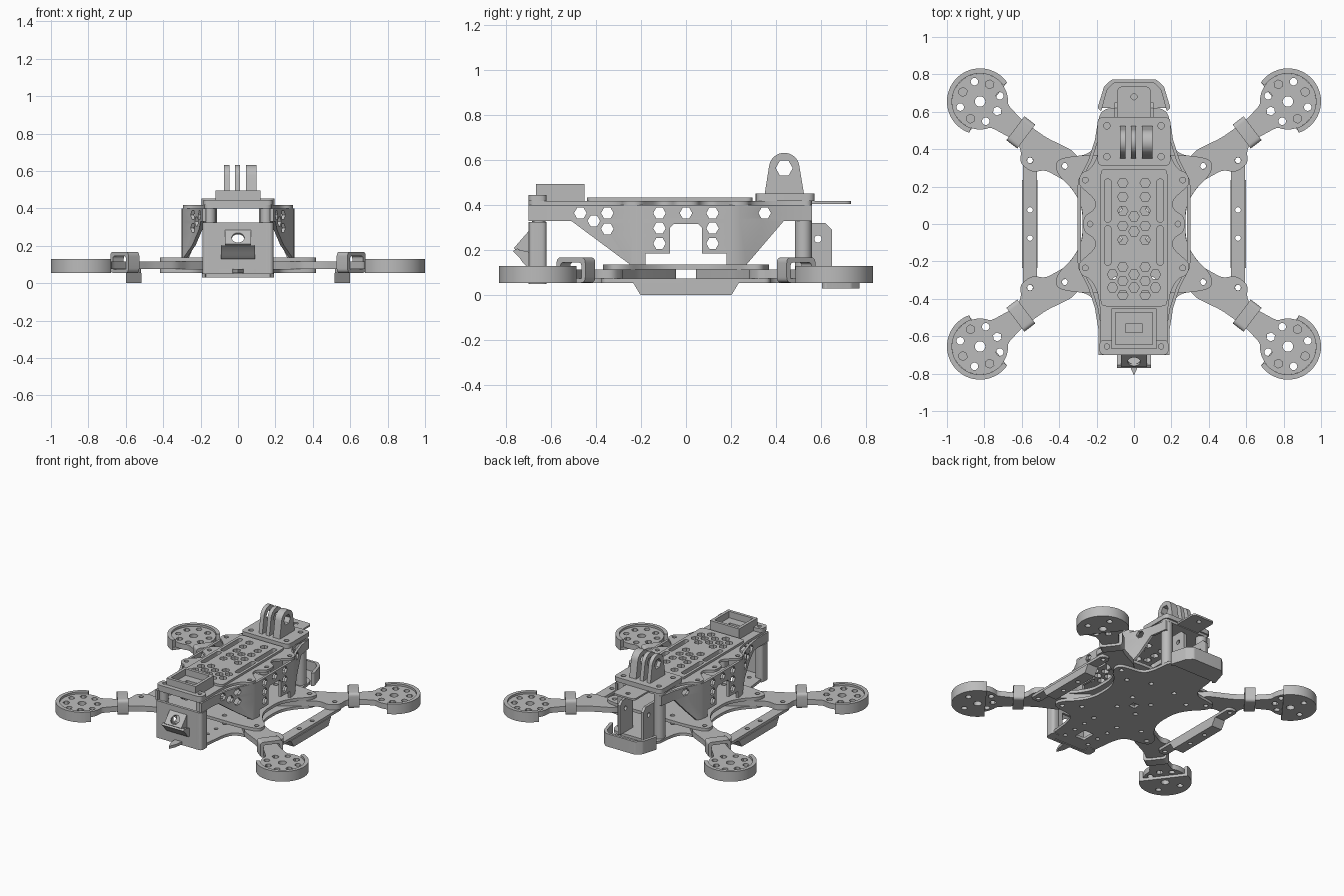
import bpy, bmesh
from math import sin, cos, pi, radians
from mathutils import Matrix, Vector

if "Cube" in bpy.data.objects:
    bpy.data.objects.remove(bpy.data.objects["Cube"])

grey = bpy.data.materials.new("plain grey")
grey.use_nodes = True
grey.diffuse_color = (0.5, 0.5, 0.5, 1)
grey.node_tree.nodes["Principled BSDF"].inputs["Base Color"].default_value = (0.5, 0.5, 0.5, 1)

# Axis swaps: profile (a, b) is extruded along the named axis
ALONG_Z = Matrix.Identity(4)
ALONG_X = Matrix(((0, 0, 1, 0), (1, 0, 0, 0), (0, 1, 0, 0), (0, 0, 0, 1)))
ALONG_Y = Matrix(((1, 0, 0, 0), (0, 0, 1, 0), (0, 1, 0, 0), (0, 0, 0, 1)))


def rounded(points, r):
    """Round every corner of a closed outline."""
    pts, out = [Vector(p) for p in points], []
    for i, p in enumerate(pts):
        a, b = pts[i - 1] - p, pts[(i + 1) % len(pts)] - p
        p0 = p + a.normalized() * min(r, a.length / 2)
        p1 = p + b.normalized() * min(r, b.length / 2)
        for k in range(6):
            t = k / 5
            q = p0 * (1 - t) ** 2 + p * 2 * t * (1 - t) + p1 * t * t
            if not out or (q - out[-1]).length > 0.0005:
                out.append(q)
    if (out[0] - out[-1]).length < 0.0005:
        out.pop()
    return out


def ngon(x, y, r, n=20, start=0.0):
    return [(x + r * cos(start + 2 * pi * i / n), y + r * sin(start + 2 * pi * i / n)) for i in range(n)]


def arc(r, a0, a1, n=36):
    angles = [radians(a0 + (a1 - a0) * i / n) for i in range(n + 1)]
    return [(r * cos(a), r * sin(a)) for a in angles]


def rect(x0, x1, y0, y1, r=0.0):
    pts = [(x0, y0), (x1, y0), (x1, y1), (x0, y1)]
    return rounded(pts, r) if r else pts


def mirrored(half):
    return half + [(-x, y) for x, y in reversed(half)]


def plate(name, outline, lo, hi, holes=(), matrix=ALONG_Z, edit=None):
    """Flat part with holes, extruded from lo to hi."""
    cu = bpy.data.curves.new(name, "CURVE")
    cu.dimensions, cu.fill_mode, cu.extrude = "2D", "BOTH", (hi - lo) / 2
    for loop in [outline, *holes]:
        sp = cu.splines.new("POLY")
        sp.points.add(len(loop) - 1)
        sp.use_cyclic_u = True
        for pt, co in zip(sp.points, loop):
            pt.co = (co[0], co[1], 0, 1)
    tmp = bpy.data.objects.new(name + "_outline", cu)
    bpy.context.collection.objects.link(tmp)
    deps = bpy.context.evaluated_depsgraph_get()
    me = bpy.data.meshes.new_from_object(tmp.evaluated_get(deps))
    bpy.data.objects.remove(tmp)
    bpy.data.curves.remove(cu)
    bm = bmesh.new()
    bm.from_mesh(me)
    bmesh.ops.transform(bm, matrix=matrix @ Matrix.Translation((0, 0, (lo + hi) / 2)), verts=bm.verts)
    bmesh.ops.remove_doubles(bm, verts=bm.verts, dist=0.00005)
    if edit:
        edit(bm)
    bmesh.ops.recalc_face_normals(bm, faces=bm.faces)
    bm.to_mesh(me)
    bm.free()
    me.name = name
    me.materials.clear()
    me.materials.append(grey)
    ob = bpy.data.objects.new(name, me)
    bpy.context.collection.objects.link(ob)
    return ob


def taper_ends(bm):
    for v in bm.verts:
        if v.co.z < 0.01 and abs(v.co.y) > 0.21:
            v.co.y *= 0.86


# Arms, motor guards, clips: local u runs inward from the motor, v toward the side strut
arm_outline = rounded(arc(0.15, 30, 330) + [
    (0.25, -0.055), (0.4, -0.06), (0.55, -0.09), (0.64, -0.07), (0.95, -0.06), (0.95, 0.06),
    (0.65, 0.06), (0.5, 0.08), (0.45, 0.135), (0.37, 0.135), (0.33, 0.07), (0.26, 0.055)], 0.03)
spin = radians(37)
mounts = [(0.11 * cos(spin + k * pi / 2), 0.11 * sin(spin + k * pi / 2)) for k in range(4)]
pockets = [(0.105 * cos(spin + (k + 0.5) * pi / 2), 0.105 * sin(spin + (k + 0.5) * pi / 2)) for k in range(4)]
center = ngon(0, 0, 0.028)
for sx, left in ((1, "left"), (-1, "right")):
    for sy, end in ((-1, "front"), (1, "rear")):
        tag = f"{end}_{left}"
        m = Matrix(((-0.797 * sx, 0.604 * sx, 0, 0.823 * sx), (-0.604 * sy, -0.797 * sy, 0, 0.655 * sy),
                    (0, 0, 1, 0), (0, 0, 0, 1)))
        holes = [center] + [ngon(x, y, 0.02) for x, y in mounts] + [ngon(x, y, 0.024, 6) for x, y in pockets]
        holes += [ngon(0.57, 0, 0.016), ngon(0.403, 0.089, 0.016)]
        plate("arm_" + tag, arm_outline, 0.075, 0.115, holes, m)
        floor_holes = [center] + [ngon(x, y, 0.02) for x, y in mounts if x < 0.02]
        plate("guard_floor_" + tag, arc(0.17, 72, 288), 0.055, 0.075, floor_holes, m)
        plate("guard_wall_" + tag, arc(0.177, 72, 288) + arc(0.15, 288, 72), 0.055, 0.13, (), m)
        plate("arm_clip_" + tag, rect(-0.08, 0.08, 0.055, 0.168, 0.025), 0.237, 0.31,
              [rect(-0.058, 0.058, 0.073, 0.145, 0.015)], m @ ALONG_X)

    # Side strut with a skid under it
    bolts = [ngon(0.556 * sx, y, 0.015) for y in (-0.34, -0.075, 0.075, 0.34)]
    x0, x1 = sorted((0.519 * sx, 0.594 * sx))
    plate("strut_" + left, rect(x0, x1, -0.375, 0.375, 0.03), 0.055, 0.075, bolts)
    x0, x1 = sorted((0.515 * sx, 0.6 * sx))
    plate("skid_" + left, rect(x0, x1, -0.235, 0.235), 0.0, 0.055, bolts[1:3], edit=taper_ends)

# Star-shaped bottom plate and the shorter plate above the arms
star = [(0.24, -0.37), (0.35, -0.36), (0.42, -0.34), (0.415, -0.27), (0.33, -0.19), (0.275, -0.09)]
star += [(x, -y) for x, y in reversed(star)]
lower = mirrored([(0.17, -0.7), (0.185, -0.58), (0.2, -0.44)] + star + [(0.2, 0.44), (0.185, 0.62)])
star_bolts = [ngon(x * s, y * t, 0.016) for s in (-1, 1) for t in (-1, 1)
              for x, y in ((0.37, 0.31), (0.26, 0.235), (0.08, 0.08), (0.1, 0.3))]
front_bolts = [ngon(x, y, 0.014) for x in (-0.1, 0.1) for y in (-0.6, -0.5, -0.4)]
plate("bottom_plate", rounded(lower, 0.07), 0.055, 0.075,
      star_bolts + front_bolts + [rect(-0.04, 0.04, -0.57, -0.47, 0.01), rect(-0.025, 0.025, -0.025, 0.025, 0.005)])
plate("middle_plate", rounded(mirrored(star), 0.05), 0.115, 0.137, star_bolts)
plate("front_tip", [(-0.03, -0.69), (0.03, -0.69), (0.022, -0.76), (0, -0.81), (-0.022, -0.76)], 0.055, 0.075)

# Top plate and raised pad with slots and hexagonal holes
lobes = [(0.18, -0.46), (0.195, -0.36), (0.235, -0.29), (0.285, -0.275), (0.3, -0.21), (0.25, -0.17),
         (0.2, -0.12), (0.215, -0.07), (0.27, -0.045)]
lobes += [(x, -y) for x, y in reversed(lobes)]
top = rounded(mirrored([(0.18, -0.7)] + lobes + [(0.195, 0.56)]), 0.035)
hexes = [(0, 0.04), (0, -0.04), (0, -0.27), (0, -0.34)]
for s in (-1, 1):
    hexes += [(0.06 * s, y) for y in (0.22, 0.145, 0.07, -0.01, -0.085, -0.23, -0.305, -0.38)]
    hexes += [(0.115 * s, y) for y in (-0.27, -0.34)]
grid = [ngon(x, y, 0.028, 6) for x, y in hexes]
for s in (-0.14, 0.14):
    grid += [rect(s - 0.018, s + 0.018, y0, y1, 0.018) for y0, y1 in ((0.01, 0.24), (-0.22, -0.01))]
edge_bolts = [ngon(x * s, y, 0.015) for s in (-1, 1) for x, y in ((0.26, -0.235), (0.235, 0), (0.26, 0.235))]
plate("top_plate", top, 0.4, 0.418, grid + edge_bolts)
plate("top_pad", rect(-0.178, 0.178, -0.44, 0.295, 0.03), 0.418, 0.434, grid)
plate("tail_plate", rect(-0.09, 0.09, 0.54, 0.735, 0.03), 0.405, 0.418, [ngon(0, 0.68, 0.016)])

# Side panels, bent outward in the middle
bend = [(-0.7, 0.18), (-0.56, 0.182), (-0.45, 0.2), (-0.34, 0.235), (-0.24, 0.287), (-0.2, 0.293),
        (0.2, 0.293), (0.24, 0.287), (0.34, 0.235), (0.45, 0.2), (0.56, 0.182)]


def bend_panel(side):
    def edit(bm):
        for y, _ in bend[1:-1]:
            bmesh.ops.bisect_plane(bm, geom=bm.verts[:] + bm.edges[:] + bm.faces[:], dist=0.00001,
                                   plane_co=(0, y, 0), plane_no=(0, 1, 0))
        for v in bm.verts:
            for (ya, xa), (yb, xb) in zip(bend, bend[1:]):
                if v.co.y <= yb + 0.0001:
                    v.co.x += side * (xa + (xb - xa) * (v.co.y - ya) / (yb - ya))
                    break
    return edit


panel = [(-0.7, 0.4), (-0.7, 0.33), (-0.51, 0.33), (-0.25, 0.137), (-0.18, 0.137), (-0.18, 0.185),
         (-0.072, 0.185), (-0.072, 0.3), (-0.055, 0.317), (0.055, 0.317), (0.072, 0.3), (0.072, 0.185),
         (0.18, 0.185), (0.18, 0.137), (0.27, 0.137), (0.435, 0.33), (0.56, 0.33), (0.56, 0.4)]
vents = [(-0.47, 0.365), (-0.35, 0.365), (-0.41, 0.33), (-0.35, 0.295), (0, 0.365), (0.35, 0.365)]
vents += [(s * 0.118, z) for s in (-1, 1) for z in (0.365, 0.298, 0.23)]
vents = [ngon(y, z, 0.028, 6) for y, z in vents]
for s, left in ((1, "left"), (-1, "right")):
    plate("side_panel_" + left, panel, -0.009, 0.009, vents, ALONG_X, bend_panel(s))

    # Corner posts and rear uprights
    x0, x1 = sorted((0.125 * s, 0.19 * s))
    plate("front_post_" + left, rect(x0, x1, -0.7, -0.62, 0.025), 0.05, 0.325)
    plate("front_spacer_" + left, ngon(0.15 * s, -0.655, 0.03), 0.325, 0.4)
    plate("rear_post_" + left, ngon(0.15 * s, 0.522, 0.038), 0.075, 0.4)
    upright = [(0.5, 0.075), (0.65, 0.075), (0.65, 0.29), (0.62, 0.32), (0.5, 0.32)]
    x0, x1 = sorted((0.085 * s, 0.105 * s))
    plate("rear_upright_" + left, upright, x0, x1, [ngon(0.587, 0.25, 0.016)], ALONG_X)

# Front wall with a tilted camera hood
plate("front_wall", rect(-0.17, 0.17, 0.05, 0.325), -0.7, -0.68, [rect(-0.055, 0.055, 0.2, 0.28)], ALONG_Y)
tilt = Matrix.Translation((0, -0.733, 0.247)) @ Matrix.Rotation(radians(49), 4, "X")
plate("camera_face", rect(-0.07, 0.07, -0.05, 0.05), -0.012, 0.0, [ngon(0, -0.005, 0.034)], tilt)
for s in (-0.07, 0.058):
    plate("camera_cheek", [(-0.69, 0.285), (-0.76, 0.21), (-0.69, 0.18)], s, s + 0.012, (), ALONG_X)
plate("camera_ledge", [(-0.69, 0.19), (-0.755, 0.205), (-0.77, 0.195), (-0.74, 0.165), (-0.73, 0.15),
                       (-0.71, 0.13), (-0.69, 0.13)], -0.09, 0.09, (), ALONG_X)

# Front cap and open tray on top
cap_bolts = [ngon(x, -0.655, 0.014) for x in (-0.145, 0.145)]
plate("front_cap", rect(-0.185, 0.185, -0.7, -0.62, 0.03), 0.418, 0.445, cap_bolts)
plate("tray_wall", rect(-0.12, 0.12, -0.667, -0.452), 0.418, 0.495, [rect(-0.098, 0.098, -0.645, -0.474)])
plate("tray_floor", rect(-0.1, 0.1, -0.647, -0.472), 0.418, 0.447, [rect(-0.045, 0.045, -0.58, -0.535)])

# Action camera mount with three fins
mount_bolts = [ngon(x, y, 0.017) for x in (-0.145, 0.145) for y in (0.36, 0.525)]
plate("mount_base", rect(-0.195, 0.195, 0.31, 0.572, 0.035), 0.418, 0.452, mount_bolts)
fin = [(0.35, 0.45), (0.525, 0.45)] + [(0.437 + x, 0.565 + z) for x, z in arc(0.068, 8, 172, 20)]
for x0, x1 in ((-0.075, -0.046), (-0.016, 0.012), (0.043, 0.098)):
    plate("mount_fin", fin, x0, x1, [ngon(0.437, 0.565, 0.038, 6)], ALONG_X)

# Rear bumper: floor with a raised rim
bumper = [(-0.195, 0.62), (-0.16, 0.735), (-0.12, 0.772), (0.12, 0.772), (0.16, 0.735), (0.195, 0.62)]
rim = [(x * 0.9, y - 0.018) for x, y in reversed(bumper)]
plate("bumper_floor", rounded(bumper, 0.03), 0.03, 0.055)
plate("bumper_rim", rounded(bumper + rim, 0.008), 0.03, 0.125)

# Smooth the round walls, keep the edges crisp
bpy.ops.object.select_all(action="DESELECT")
for ob in bpy.context.collection.objects:
    if ob.type == "MESH":
        ob.select_set(True)
        bpy.context.view_layer.objects.active = ob
bpy.ops.object.shade_smooth_by_angle(angle=radians(30))
